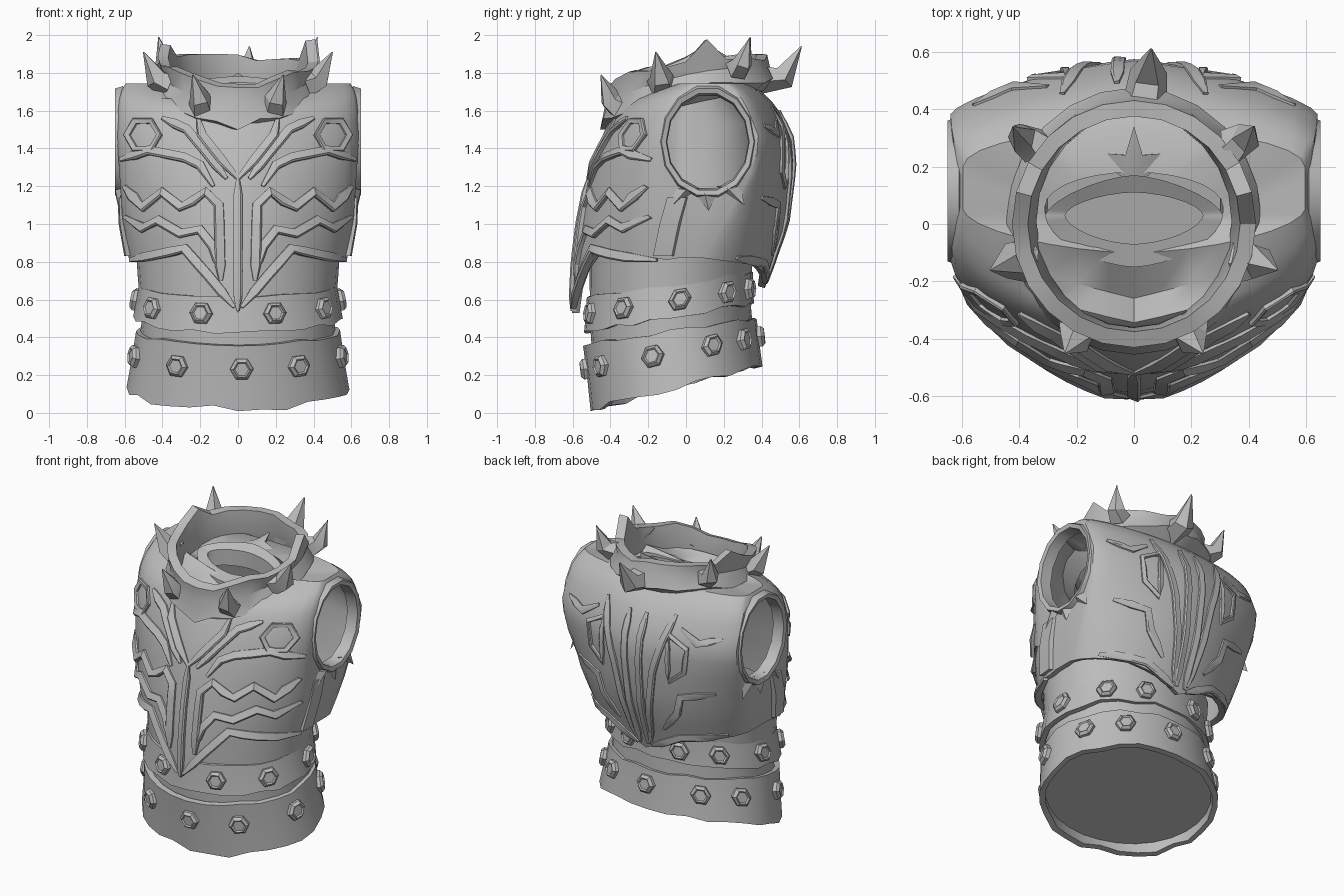
import bpy, math, random
from mathutils import Vector

if "Cube" in bpy.data.objects:
    bpy.data.objects.remove(bpy.data.objects["Cube"])
random.seed(4)

steel = bpy.data.materials.new("grey_steel")
steel.diffuse_color = (0.5, 0.5, 0.5, 1)
steel.use_nodes = True
steel.node_tree.nodes["Principled BSDF"].inputs["Base Color"].default_value = steel.diffuse_color


def select(ob):
    bpy.ops.object.select_all(action='DESELECT')
    ob.select_set(True)
    bpy.context.view_layer.objects.active = ob


def make(name, verts, faces, angle=32):
    me = bpy.data.meshes.new(name)
    me.from_pydata([tuple(v) for v in verts], [], faces)
    me.materials.append(steel)
    ob = bpy.data.objects.new(name, me)
    bpy.context.collection.objects.link(ob)
    select(ob)
    bpy.ops.object.mode_set(mode='EDIT')
    bpy.ops.mesh.select_all(action='SELECT')
    bpy.ops.mesh.normals_make_consistent(inside=False)
    bpy.ops.object.mode_set(mode='OBJECT')
    bpy.ops.object.shade_smooth_by_angle(angle=math.radians(angle))
    return ob


def loft(rings, wrap=False, caps=False):
    """Join equal closed rings; wrap joins last to first."""
    n, m = len(rings[0]), len(rings)
    verts = [p for r in rings for p in r]
    faces = [(i*n+j, i*n+(j+1) % n, ((i+1) % m)*n+(j+1) % n, ((i+1) % m)*n+j)
             for i in range(m if wrap else m-1) for j in range(n)]
    if caps:
        faces += [tuple(range(n))[::-1], tuple(range((m-1)*n, m*n))]
    return verts, faces


# Torso sections: z, half width, front y, back y, side start y, side end y, back roundness
KEYS = [(0.5, .55, -.605, .37, -.07, 0, 2), (0.8, .575, -.59, .46, -.1, .08, 1.9),
        (1.0, .61, -.565, .535, -.13, .2, 1.7), (1.3, .63, -.505, .575, -.14, .36, 1.45),
        (1.45, .64, -.45, .565, -.13, .39, 1.4), (1.6, .635, -.385, .495, -.09, .33, 1.5),
        (1.69, .625, -.28, .42, -.03, .28, 1.7), (1.745, .595, -.1, .33, .05, .2, 2)]
PF = 1.68


def section(z):
    z = min(max(z, .5), 1.745)
    for a, b in zip(KEYS, KEYS[1:]):
        if z <= b[0]:
            f = (z-a[0])/(b[0]-a[0])
            return [p+(q-p)*f for p, q in zip(a, b)][1:]


def surf(x, z, front=True):
    w, f, b, ys, yb, pb = section(z)
    x = max(-.985*w, min(.985*w, x))
    q = abs(x)/w
    y = ys+(f-ys)*(1-q**PF)**(1/PF) if front else yb+(b-yb)*(1-q**pb)**(1/pb)
    return Vector((x, y, z))


def half_outline(sec):
    w, f, b, ys, yb, pb = sec
    pts = []
    for i in range(9):
        a = i/8*math.pi/2
        pts.append((w*math.sin(a)**(2/PF), ys+(f-ys)*max(0, math.cos(a))**(2/PF)))
    pts += [(w, ys+(yb-ys)*k/3) for k in (1, 2)]
    for i in range(8):
        a = i/7*math.pi/2
        pts.append((w*max(0, math.cos(a))**(2/pb), yb+(b-yb)*math.sin(a)**(2/pb)))
    return pts


def full(pts, zs):
    r = [(x, y, z) for (x, y), z in zip(pts, zs)]
    r[0], r[-1] = (0, *r[0][1:]), (0, *r[-1][1:])
    return r + [(-x, y, z) for x, y, z in r[-2:0:-1]]


# Lower edge of the torso around the half outline: deep front point, smaller back point
LOW = [.53, .66, .76, .84, .84, .83, .82, .82, .81, .82, .82, .82, .81, .8, .79, .78, .75, .72, .66]
rings = []
for v in [0, .12, .24, .36, .48, .6, .7, .78, .85, .91, .96, 1]:
    zs = [lo+(1.745-lo)*v for lo in LOW]
    pts = [half_outline(section(z))[i] for i, z in enumerate(zs)]
    if v > .95:  # hollow behind the front of the collar
        zs = [z-.45*max(0, 1-abs(x)/.42)*max(0, .1-y) for (x, y), z in zip(pts, zs)]
    rings.append(full(pts, zs))
# neck opening and inner lining
for z, k, sec in ((1.68, .4, (.31, -.08, .18, .04, .06, 2)), (1.52, 0, (.3, -.14, .33, 0, .1, 2)),
                  (1.1, 0, (.34, -.16, .38, 0, .1, 2))):
    pts = half_outline(sec)
    rings.append(full(pts, [z+k*p[1] for p in pts]))
torso = make("torso_shell", *loft(rings))
sol = torso.modifiers.new("thickness", 'SOLIDIFY')
sol.thickness, sol.offset = .04, -1


# Arm openings
def oval(x, ry, rz, n=14):
    return [(x, .115+ry*math.cos(2*math.pi*i/n), 1.435+rz*math.sin(2*math.pi*i/n)) for i in range(n)]


cutters = []
for s in (1, -1):
    cutter = make("arm_cutter", *loft([oval(s*.42, .235, .272), oval(s*.9, .235, .272)], caps=True))
    cutter.hide_render = True
    cutters.append(cutter)
    bo = torso.modifiers.new("arm_hole", 'BOOLEAN')
    bo.operation, bo.object, bo.solver = 'DIFFERENCE', cutter, 'EXACT'
dg = bpy.context.evaluated_depsgraph_get()
baked = bpy.data.meshes.new_from_object(torso.evaluated_get(dg))
torso.modifiers.clear()
torso.data = baked
select(torso)
bpy.ops.object.shade_smooth_by_angle(angle=math.radians(32))
for ob in cutters:
    bpy.data.objects.remove(ob)
for s in (1, -1):
    make("arm_rim", *loft([oval(s*.57, .215, .25), oval(s*.643, .22, .262), oval(s*.65, .245, .29),
                           oval(s*.61, .26, .302)], wrap=True))
    # jagged flaps under the arm opening
    for y, z, dy in ((.0, 1.19, -.08), (.1, 1.17, .02), (.22, 1.2, .09)):
        make("arm_flap", [(s*.615, y-.06, z), (s*.615, y+.07, z), (s*.65, y, z-.01), (s*.63, y+dy, z-.1)],
             [(0, 1, 2), (0, 2, 3), (1, 3, 2), (0, 3, 1)])
    # rear edge of the chest plate, overlapping the side
    lip = [(.625, 0, 1.14), (.62, -.04, 1.0), (.59, -.075, .83)]
    make("chest_plate_edge", *loft([[(s*(x-.03), y+.02, z), (s*(x+.012), y, z), (s*(x+.005), y-.1, z),
                                     (s*(x-.03), y-.08, z)] for x, y, z in lip], caps=True))


# Raised trim laid on the torso surface, sharp lower lip
def trim(name, pts, width=.05, height=.026, front=True, closed=False, mirror=True):
    path = []
    ends = pts+[pts[0]] if closed else pts
    for p, q in zip(ends, ends[1:]):
        k = max(1, int(math.dist(p, q)/.07))
        path += [(p[0]+(q[0]-p[0])*i/k, p[1]+(q[1]-p[1])*i/k) for i in range(k)]
    if not closed:
        path.append(ends[-1])
    n = len(path)
    for s in ((1, -1) if mirror else (1,)):
        prof = []
        for i, (x, z) in enumerate(path):
            a = path[(i-1) % n] if closed else path[max(0, i-1)]
            b = path[(i+1) % n] if closed else path[min(n-1, i+1)]
            d = Vector((b[0]-a[0], b[1]-a[1])).normalized()
            px, pz = -d.y*width/2, d.x*width/2
            c = surf(x, z, front)
            nx = surf(x+.01, z, front)-surf(x-.01, z, front)
            nz = surf(x, z+.01, front)-surf(x, z-.01, front)
            nr = nx.cross(nz).normalized()*(1 if front else -1)
            taper = 1 if closed or 0 < i < n-1 else .4
            hi, lo = surf(x+px*taper, z+pz*taper, front), surf(x-px*taper, z-pz*taper, front)
            ring = [hi-nr*.02, hi+nr*.009, lo.lerp(c, .4)+nr*height*taper, lo+nr*height*.7*taper, lo-nr*.02]
            prof.append([(s*v.x, v.y, v.z) for v in ring])
        make(name, *loft(prof, wrap=closed, caps=not closed))


trim("centre_ridge", [(0, .54), (0, .85), (0, 1.24)], .045, .022, mirror=False)
FRONT = [[(.0, 1.24), (.08, 1.33), (.19, 1.47), (.21, 1.56)],
         [(.13, 1.2), (.2, 1.31), (.28, 1.35), (.47, 1.39), (.62, 1.34)],
         [(.09, .7), (.1, 1.1), (.17, 1.17), (.24, 1.12), (.3, 1.09), (.4, 1.17), (.5, 1.09), (.6, 1.2)],
         [(.08, .74), (.13, .88), (.2, .97), (.3, .95), (.42, 1.02), (.5, .98), (.6, 1.04)],
         [(.02, .56), (.15, .72), (.28, .87), (.42, .84), (.57, .81)],
         [(.06, 1.24), (.17, 1.38), (.27, 1.5), (.4, 1.56)]]
for line in FRONT:
    trim("chest_trim", line)
trim("chest_hexagon", [(.5+.085*math.cos(i*math.pi/3), 1.47+.085*math.sin(i*math.pi/3)) for i in range(6)],
     .03, .018, closed=True)
BACK = [[(.03, .7), (.045, 1.1), (.06, 1.6)], [(.05, .72), (.14, 1.25), (.25, 1.62)],
        [(.16, .84), (.27, .98), (.3, 1.1), (.5, 1.14)], [(.3, 1.55), (.42, 1.48), (.56, 1.52)],
        [(.05, .69), (.25, .79), (.5, .82)]]
for line in BACK:
    trim("back_trim", line, .045, .016, front=False)
trim("back_diamond", [(.24, 1.5), (.36, 1.44), (.34, 1.28), (.24, 1.2)], .03, .015, front=False, closed=True)


# Elliptical bands: (rx, ry, cy, z at y=0, slope, curvature along y) for lower and upper edge
def edge(e, a, inset=0, jit=0):
    rx, ry, cy, z0, slope, curve = e if len(e) == 6 else (*e, 0)
    y = cy-(ry-inset)*math.cos(a)
    return Vector(((rx-inset)*math.sin(a), y, z0+slope*y+curve*y*y+jit))


def band(name, lo, hi, thick=.035, jag=.0, n=28):
    prof = []
    for i in range(n):
        a = 2*math.pi*i/n
        j, k = random.uniform(-jag, jag), random.uniform(-jag, jag)*.6
        prof.append([edge(lo, a, 0, j), edge(lo, a, .004, j).lerp(edge(hi, a), .5), edge(hi, a, 0, k),
                     edge(hi, a, thick, k), edge(lo, a, thick, j)])
    make(name, *loft(prof, wrap=True))


def bolts(lo, hi, angles, level):
    for deg in angles:
        a = math.radians(deg)
        c = edge(lo, a).lerp(edge(hi, a), level)
        t = (edge(lo, a+.05)-edge(lo, a-.05)).normalized()
        up = (edge(hi, a)-edge(lo, a)).normalized()
        nr = t.cross(up).normalized()
        hexes = [[c+nr*h+(t*math.cos(i*math.pi/3)+up*math.sin(i*math.pi/3))*r for i in range(6)]
                 for r, h in ((.062, -.02), (.062, .014), (.045, .03), (.036, .022))]
        make("belt_bolt", *loft(hexes, caps=True))


L0, L1 = (.59, .455, -.05, .145, .25), (.54, .46, -.085, .445, .15)
U0, U1 = (.555, .45, -.09, .52, .17), (.525, .44, -.085, .69, .14)
band("lower_belt", L0, L1, jag=.018)
band("upper_belt", U0, U1, jag=.012)
bolts(L0, L1, [2, 35, -35, 77, -77, 117, -117, 145, -145, 178], .62)
bolts(U0, U1, [s*d for s in (1, -1) for d in (21, 57, 97, 133, 160)], .5)
W = [(.545, .425, -.055, .19, .22), (.51, .425, -.08, .5, .15), (.53, .43, -.08, .72, .1), (.54, .43, -.08, .86, 0)]
v, f = loft([[edge(e, 2*math.pi*i/28) for i in range(28)] for e in W])
make("waist", v, f+[tuple(range(28))])

# Collar with a ragged rim
prof = []
for i in range(24):
    a = 2*math.pi*i/24
    low = edge((.445, .465, .01, 1.705, .25, -.3), a, 0, -.03 if i == 0 else random.uniform(-.02, .02))
    mid = edge((.4, .435, .01, 1.79, .22, -.3), a)
    j = random.uniform(-.02, .02) + (.08 if i in (7, 17) else 0)
    top = edge((.425, .43, .0, 1.87, .17, -.35), a, 0, j)
    prof.append([low, mid, top, edge((.425, .43, .0, 1.865, .17, -.35), a, .055, j),
                 edge((.34, .37, .01, 1.72, .2, -.2), a), edge((.35, .39, .01, 1.63, .25, -.2), a)])
make("collar", *loft(prof, wrap=True))

# Pointed inner neck ring with a raised rear tab
outer, inner = half_outline((.31, -.15, .17, .03, .03, 1.5)), half_outline((.24, -.07, .11, .03, .03, 1.7))
make("neck_ring", *loft([full(o, [z+.4*p[1] for p in o]) for o, z in
                         ((outer, 1.63), (outer, 1.715), (inner, 1.705), (inner, 1.6))], wrap=True))
make("neck_tab", [(-.15, .25, 1.72), (0, .13, 1.75), (.15, .25, 1.72), (.03, .24, 1.78), (0, .34, 1.8),
                  (-.03, .24, 1.78), (0, .24, 1.68)],
     [(0, 1, 5), (1, 3, 5), (1, 2, 3), (3, 4, 5), (0, 5, 6), (5, 4, 6), (4, 3, 6), (3, 2, 6), (2, 1, 6), (1, 0, 6)])


# Curved horns around the collar
def horn(base, mid, tip, r):
    base, mid, tip = Vector(base), Vector(mid), Vector(tip)
    out = []
    for c, d, k in ((base, mid-base, 1), (mid, tip-base, .8), (tip, tip-mid, .04)):
        u = d.cross(Vector((0, 1, .1)) if abs(d.x) > abs(d.y) else Vector((1, 0, .1))).normalized()
        w = d.cross(u).normalized()
        out.append([c+(u*math.cos(i*.4*math.pi)+w*math.sin(i*.4*math.pi))*r*k for i in range(5)])
    make("collar_horn", *loft(out, caps=True), angle=25)


for s in (1, -1):
    horn((s*.19, -.35, 1.62), (s*.2, -.4, 1.66), (s*.24, -.45, 1.79), .075)
    horn((s*.36, -.13, 1.74), (s*.43, -.13, 1.77), (s*.5, -.16, 1.91), .08)
    horn((s*.34, .27, 1.82), (s*.39, .3, 1.85), (s*.42, .34, 1.99), .068)
horn((.03, .38, 1.77), (.05, .52, 1.78), (.06, .61, 1.94), .085)
